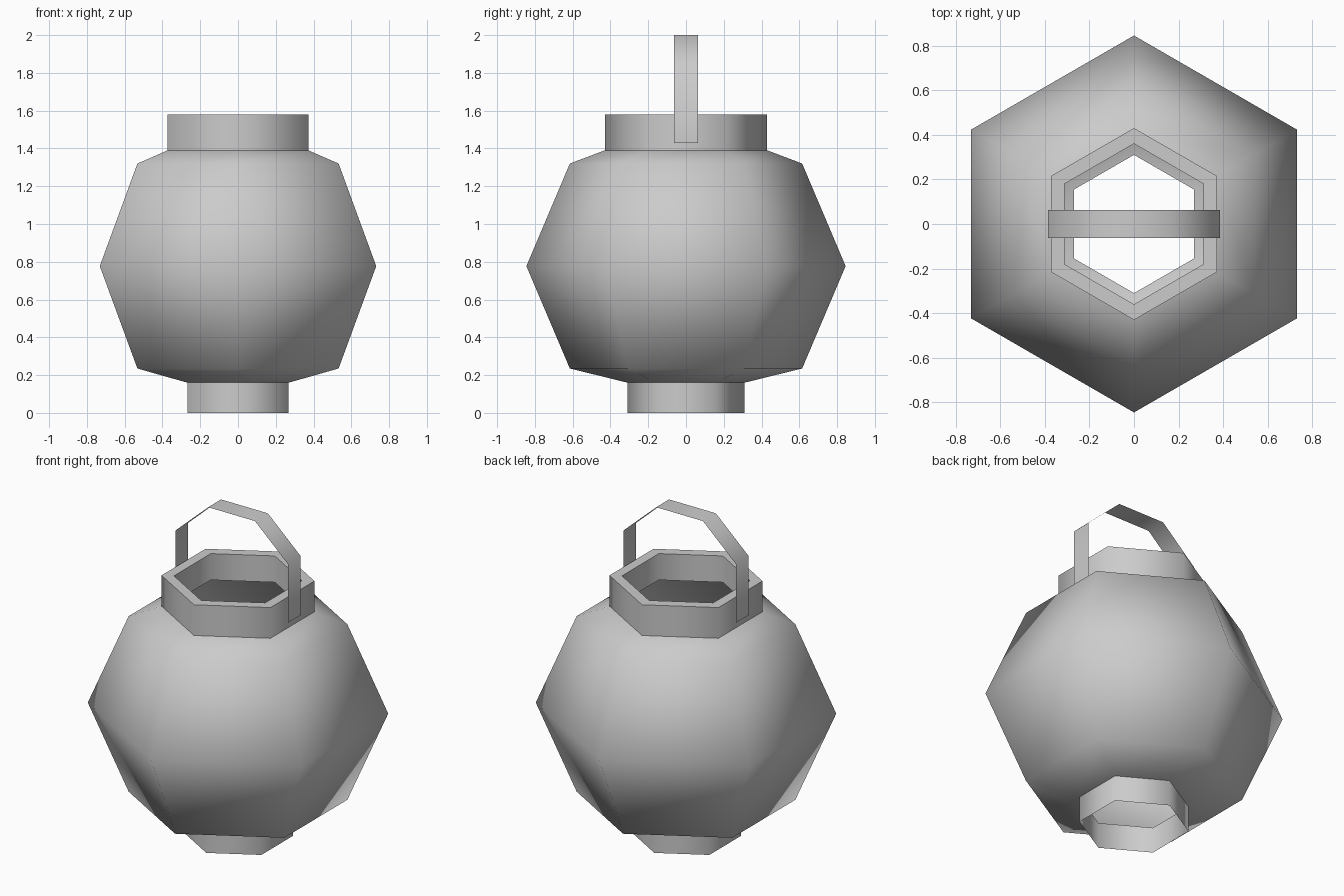
import bpy
from math import pi, cos, sin, radians

if "Cube" in bpy.data.objects:
    bpy.data.objects.remove(bpy.data.objects["Cube"])

SIDES = 6


def make(name, verts, faces):
    mesh = bpy.data.meshes.new(name)
    mesh.from_pydata(verts, [], faces)
    obj = bpy.data.objects.new(name, mesh)
    bpy.context.collection.objects.link(obj)
    bpy.ops.object.select_all(action='DESELECT')
    obj.select_set(True)
    bpy.context.view_layer.objects.active = obj
    bpy.ops.object.shade_smooth_by_angle(angle=radians(65))
    return obj


def lathe(name, profile):
    """Spin an open (radius, z) profile into a six-sided shell, corners on +-y."""
    verts = []
    for r, z in profile:
        for i in range(SIDES):
            a = pi / 2 + 2 * pi * i / SIDES
            verts.append((r * cos(a), r * sin(a), z))
    faces = []
    for j in range(len(profile) - 1):
        for i in range(SIDES):
            k = (i + 1) % SIDES
            lo, hi = j * SIDES, (j + 1) * SIDES
            faces.append((lo + i, lo + k, hi + k, hi + i))
    return make(name, verts, faces)


# Paper shade, open at both ends
lathe("lantern_body", [(0.31, 0.16), (0.615, 0.235), (0.845, 0.777),
                       (0.615, 1.32), (0.43, 1.39), (0.36, 1.417)])

# Thin open foot
lathe("bottom_collar", [(0.31, 0.0), (0.31, 0.16)])

# Thick rim at the top
lathe("top_collar", [(0.43, 1.39), (0.43, 1.58), (0.36, 1.58), (0.36, 1.417)])

# Flat strip bent into a carrying handle
half = [(0.385, 1.43), (0.385, 1.795), (0.16, 2.0)]
path = half + [(-x, z) for x, z in reversed(half)]
strip = [(x, y, z) for x, z in path for y in (-0.063, 0.063)]
make("handle", strip,
     [(2 * i, 2 * i + 1, 2 * i + 3, 2 * i + 2) for i in range(len(path) - 1)])
